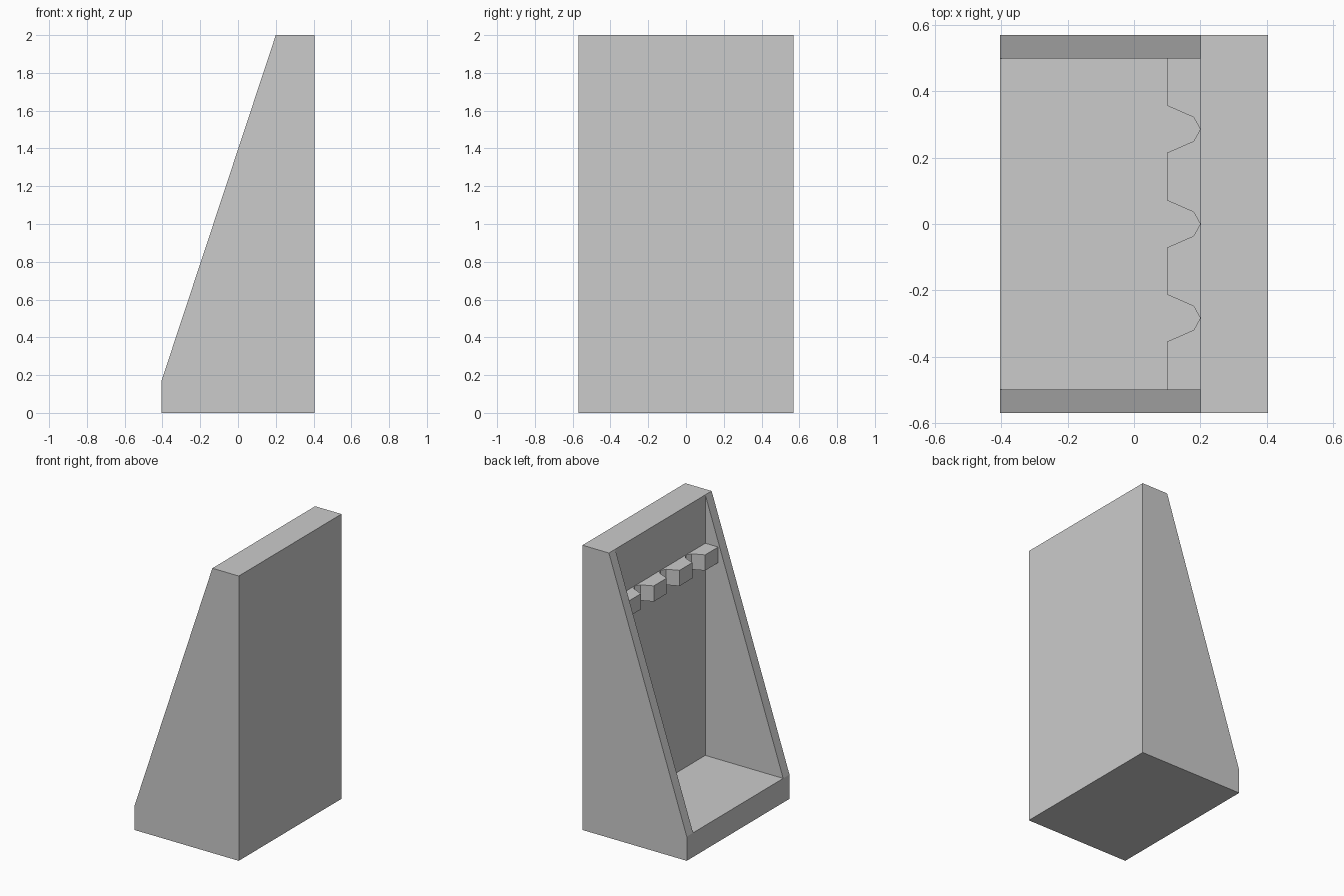
import bpy, bmesh

if "Cube" in bpy.data.objects:
    bpy.data.objects.remove(bpy.data.objects["Cube"])


def make_prism(name, outline, axis, low, high):
    """Extrude a 2D outline along y (x,z outline) or z (x,y outline)."""
    bm = bmesh.new()
    place = (lambda a, b: (a, low, b)) if axis == 'Y' else (lambda a, b: (a, b, low))
    face = bm.faces.new([bm.verts.new(place(a, b)) for a, b in outline])
    moved = bmesh.ops.extrude_face_region(bm, geom=[face])['geom']
    verts = [g for g in moved if isinstance(g, bmesh.types.BMVert)]
    shift = (0, high - low, 0) if axis == 'Y' else (0, 0, high - low)
    bmesh.ops.translate(bm, verts=verts, vec=shift)
    bmesh.ops.recalc_face_normals(bm, faces=bm.faces)
    mesh = bpy.data.meshes.new(name)
    bm.to_mesh(mesh)
    bm.free()
    obj = bpy.data.objects.new(name, mesh)
    bpy.context.collection.objects.link(obj)
    return obj


DEPTH, BACK, FLOOR, TOP = 0.405, 0.2, 0.17, 2.0
WIDTH, INNER = 0.57, 0.5

# Cabinet: sloped side profile, full width
cabinet = make_prism("cabinet", [(-DEPTH, 0), (DEPTH, 0), (DEPTH, TOP),
                                 (BACK, TOP), (-DEPTH, FLOOR)], 'Y', -WIDTH, WIDTH)

# Recess leaves the floor, thick back and two side panels
recess = make_prism("recess_cutter", [(-1, FLOOR), (BACK, FLOOR),
                                      (BACK, 3), (-1, 3)], 'Y', -INNER, INNER)
recess.hide_render = True
cut = cabinet.modifiers.new("recess", 'BOOLEAN')
cut.operation = 'DIFFERENCE'
cut.solver = 'EXACT'
cut.object = recess
bpy.context.view_layer.objects.active = cabinet
bpy.ops.object.modifier_apply(modifier=cut.name)
bpy.data.objects.remove(recess)

# Holding rack: a strip with three angular notches
notch = [(0.10, -0.071), (0.18, -0.036), (0.20, 0), (0.18, 0.036), (0.10, 0.071)]
outline = [(0.21, -INNER), (0.10, -INNER)]
for centre in (-0.284, 0, 0.286):
    outline += [(x, centre + y) for x, y in notch]
outline += [(0.10, INNER), (0.21, INNER)]
make_prism("notched_rack", outline, 'Z', 1.55, 1.66)
